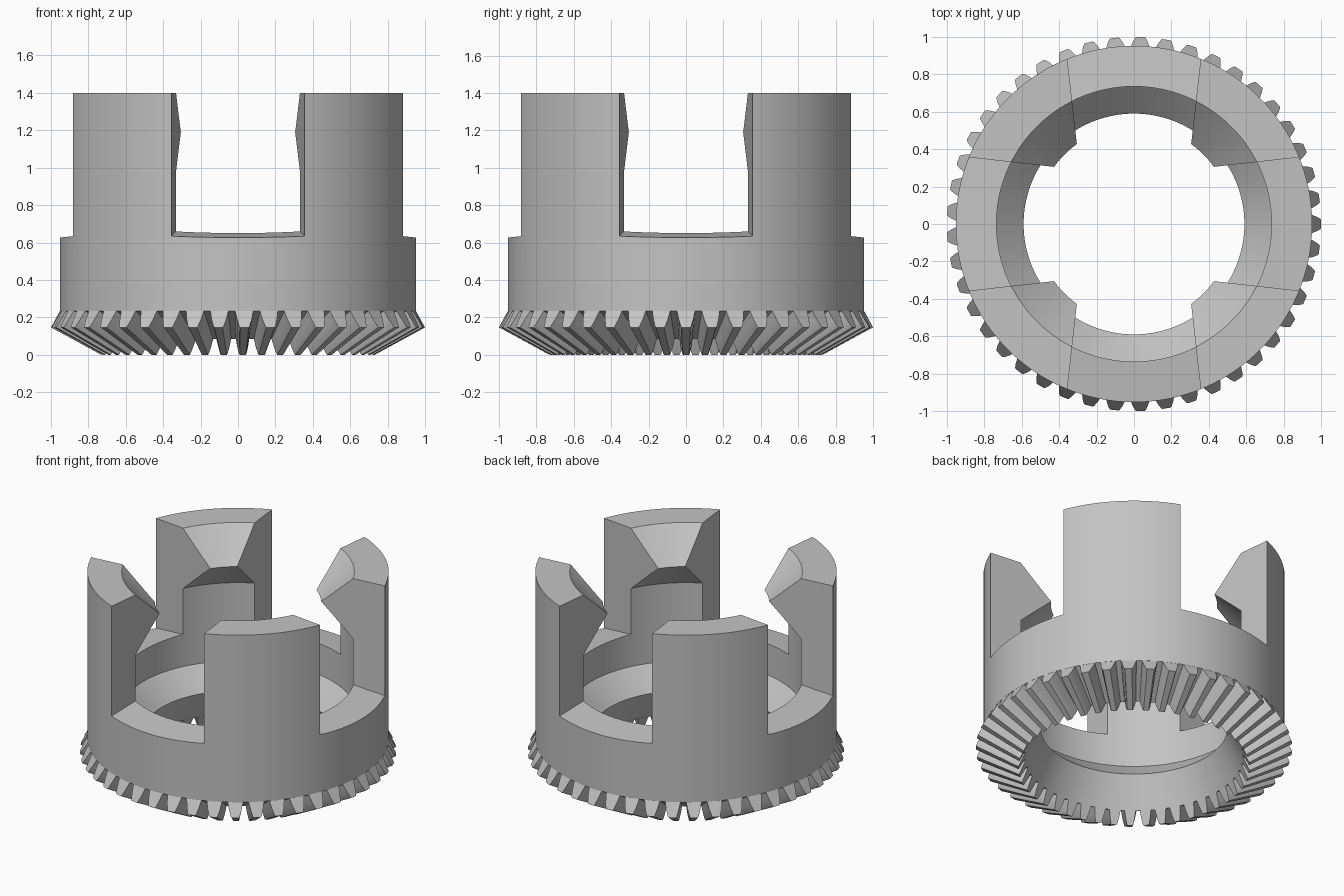
import bpy, bmesh, math
from mathutils import Matrix, Vector

SEGMENTS = 180
TEETH = 45

if "Cube" in bpy.data.objects:
    bpy.data.objects.remove(bpy.data.objects["Cube"], do_unlink=True)

steel = bpy.data.materials.new("plain grey")
steel.use_nodes = True
steel.diffuse_color = (0.55, 0.55, 0.55, 1)
steel.node_tree.nodes["Principled BSDF"].inputs["Base Color"].default_value = (0.55, 0.55, 0.55, 1)


def make_object(name, bm):
    bmesh.ops.recalc_face_normals(bm, faces=bm.faces[:])
    mesh = bpy.data.meshes.new(name)
    bm.to_mesh(mesh)
    bm.free()
    mesh.materials.append(steel)
    obj = bpy.data.objects.new(name, mesh)
    bpy.context.collection.objects.link(obj)
    return obj


def select_only(obj):
    bpy.ops.object.select_all(action='DESELECT')
    obj.select_set(True)
    bpy.context.view_layer.objects.active = obj


def loft(bm, start, end):
    """Solid between two matching outlines."""
    a = [bm.verts.new(p) for p in start]
    b = [bm.verts.new(p) for p in end]
    bm.faces.new(a)
    bm.faces.new(b[::-1])
    for i in range(len(a)):
        j = (i + 1) % len(a)
        bm.faces.new((a[i], b[i], b[j], a[j]))


def polar(radius, angle, z):
    return Vector((radius * math.cos(angle), radius * math.sin(angle), z))


# Sleeve: turned profile with a snap ridge near the top and a funnel below
profile = [(0.952, 0.235), (0.952, 1.4), (0.735, 1.4), (0.525, 1.19),
           (0.735, 0.98), (0.735, 0.435), (0.59, 0.295), (0.69, 0.085)]
bm = bmesh.new()
rings = [[bm.verts.new(polar(r, math.tau * i / SEGMENTS, z)) for i in range(SEGMENTS)]
         for r, z in profile]
for k, ring in enumerate(rings):
    upper = rings[(k + 1) % len(rings)]
    for i in range(SEGMENTS):
        j = (i + 1) % SEGMENTS
        bm.faces.new((ring[i], ring[j], upper[j], upper[i]))
sleeve = make_object("slotted_sleeve", bm)

# Four tapered slots that leave four prongs
TAPER = 0.112


def slot_section(y):
    half = 0.363 - TAPER * (0.95 - y) + 0.001
    floor = 0.627 + TAPER * (0.95 - y)
    return [Vector((-half, y, floor)), Vector((half, y, floor)),
            Vector((half, y, 1.6)), Vector((-half, y, 1.6))]


bm = bmesh.new()
for k in range(4):
    turn = Matrix.Rotation(k * math.pi / 2, 3, 'Z')
    loft(bm, [turn @ p for p in slot_section(0.3)], [turn @ p for p in slot_section(1.2)])
cutter = make_object("slot_cutter", bm)
cutter.hide_render = True

select_only(sleeve)
cut = sleeve.modifiers.new("slots", 'BOOLEAN')
cut.operation = 'DIFFERENCE'
cut.solver = 'EXACT'
cut.object = cutter
bpy.ops.object.modifier_apply(modifier=cut.name)
bpy.data.objects.remove(cutter, do_unlink=True)

# Bevel gear teeth around the bottom cone
PITCH = math.tau / TEETH
flank = [(-0.02, 0.37), (0.5, 0.29), (0.92, 0.2), (1.0, 0.16)]  # height, half width


def tooth_section(root, tip, angle):
    """Trapezoid outline from the root point to the tip point (radius, z)."""
    points = []
    for side, steps in ((-1, flank), (1, flank[::-1])):
        for height, half in steps:
            r = root[0] + (tip[0] - root[0]) * height
            z = root[1] + (tip[1] - root[1]) * height
            points.append(polar(r, angle + side * half * PITCH, z))
    return points


bm = bmesh.new()
for k in range(TEETH):
    a = k * PITCH
    loft(bm, tooth_section((0.69, 0.085), (0.73, 0), a),
         tooth_section((0.952, 0.235), (1.0, 0.147), a))
teeth = make_object("gear_teeth", bm)

for obj in (sleeve, teeth):
    select_only(obj)
    bpy.ops.object.shade_smooth_by_angle(angle=math.radians(20))
